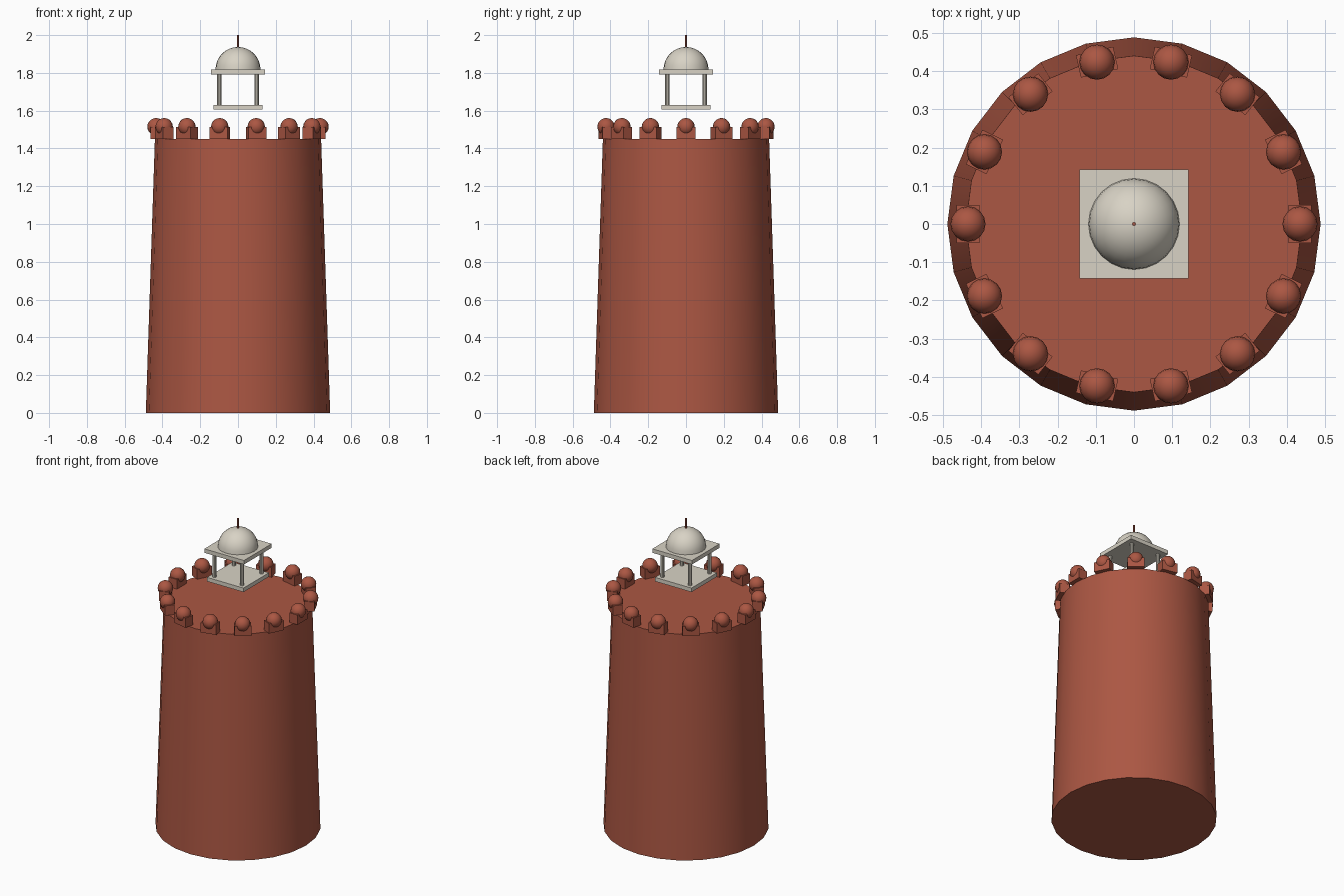
import bpy, math

if "Cube" in bpy.data.objects:
    bpy.data.objects.remove(bpy.data.objects["Cube"])


def material(name, color):
    m = bpy.data.materials.new(name)
    m.diffuse_color = (*color, 1)
    m.use_nodes = True
    m.node_tree.nodes["Principled BSDF"].inputs["Base Color"].default_value = m.diffuse_color
    return m


TERRACOTTA = material("terracotta", (0.41, 0.095, 0.056))
STONE = material("pale stone", (0.69, 0.65, 0.56))


def finish(name, mat, smooth=False):
    ob = bpy.context.object
    ob.name = name
    ob.data.materials.append(mat)
    if smooth:
        bpy.ops.object.shade_smooth_by_angle(angle=math.radians(35))
    return ob


def box(name, size, loc, mat, turn=0):
    bpy.ops.mesh.primitive_cube_add(size=1, location=loc, rotation=(0, 0, turn))
    bpy.context.object.scale = size
    return finish(name, mat)


def cone(name, sides, r1, r2, z1, z2, mat, x=0, y=0):
    bpy.ops.mesh.primitive_cone_add(vertices=sides, radius1=r1, radius2=r2,
                                    depth=z2 - z1, location=(x, y, (z1 + z2) / 2))
    return finish(name, mat, True)


def ball(name, r, loc, mat, segments, rings):
    bpy.ops.mesh.primitive_uv_sphere_add(segments=segments, ring_count=rings,
                                         radius=r, location=loc)
    return finish(name, mat, True)


# Tapered tower
cone("tower", 24, 0.488, 0.44, 0, 1.45, TERRACOTTA)

# Ring of merlons, each a block with a ball on top
COUNT = 14
for i in range(COUNT):
    a = 2 * math.pi * i / COUNT
    x, y = 0.434 * math.cos(a), 0.434 * math.sin(a)
    box("merlon_block", (0.06, 0.1, 0.063), (x, y, 1.4815), TERRACOTTA, a)
    ball("merlon_ball", 0.046, (x, y, 1.515), TERRACOTTA, 16, 10)

# Raised pavilion: floor, four posts and roof slab
box("pavilion_floor", (0.262, 0.262, 0.026), (0, 0, 1.618), STONE)
for sx in (-1, 1):
    for sy in (-1, 1):
        cone("pavilion_post", 10, 0.012, 0.012, 1.63, 1.792, STONE, sx * 0.1, sy * 0.1)
box("pavilion_roof", (0.285, 0.285, 0.026), (0, 0, 1.805), STONE)

# Half dome: lathe of a quarter circle
R, STEPS, SIDES = 0.119, 8, 24
verts, faces = [], []
for j in range(STEPS):
    t = math.pi / 2 * j / STEPS
    for i in range(SIDES):
        a = 2 * math.pi * i / SIDES
        verts.append((R * math.cos(t) * math.cos(a), R * math.cos(t) * math.sin(a),
                      R * math.sin(t)))
verts.append((0, 0, R))
for i in range(SIDES):
    k = (i + 1) % SIDES
    for j in range(STEPS - 1):
        faces.append((j * SIDES + i, j * SIDES + k, (j + 1) * SIDES + k, (j + 1) * SIDES + i))
    faces.append(((STEPS - 1) * SIDES + i, (STEPS - 1) * SIDES + k, len(verts) - 1))
faces.append(tuple(reversed(range(SIDES))))
mesh = bpy.data.meshes.new("dome")
mesh.from_pydata(verts, [], faces)
dome = bpy.data.objects.new("dome", mesh)
dome.location.z = 1.818
bpy.context.collection.objects.link(dome)
bpy.ops.object.select_all(action='DESELECT')
dome.select_set(True)
bpy.context.view_layer.objects.active = dome
finish("dome", STONE, True)

# Spire
cone("spire", 8, 0.005, 0.005, 1.92, 2.0, TERRACOTTA)
